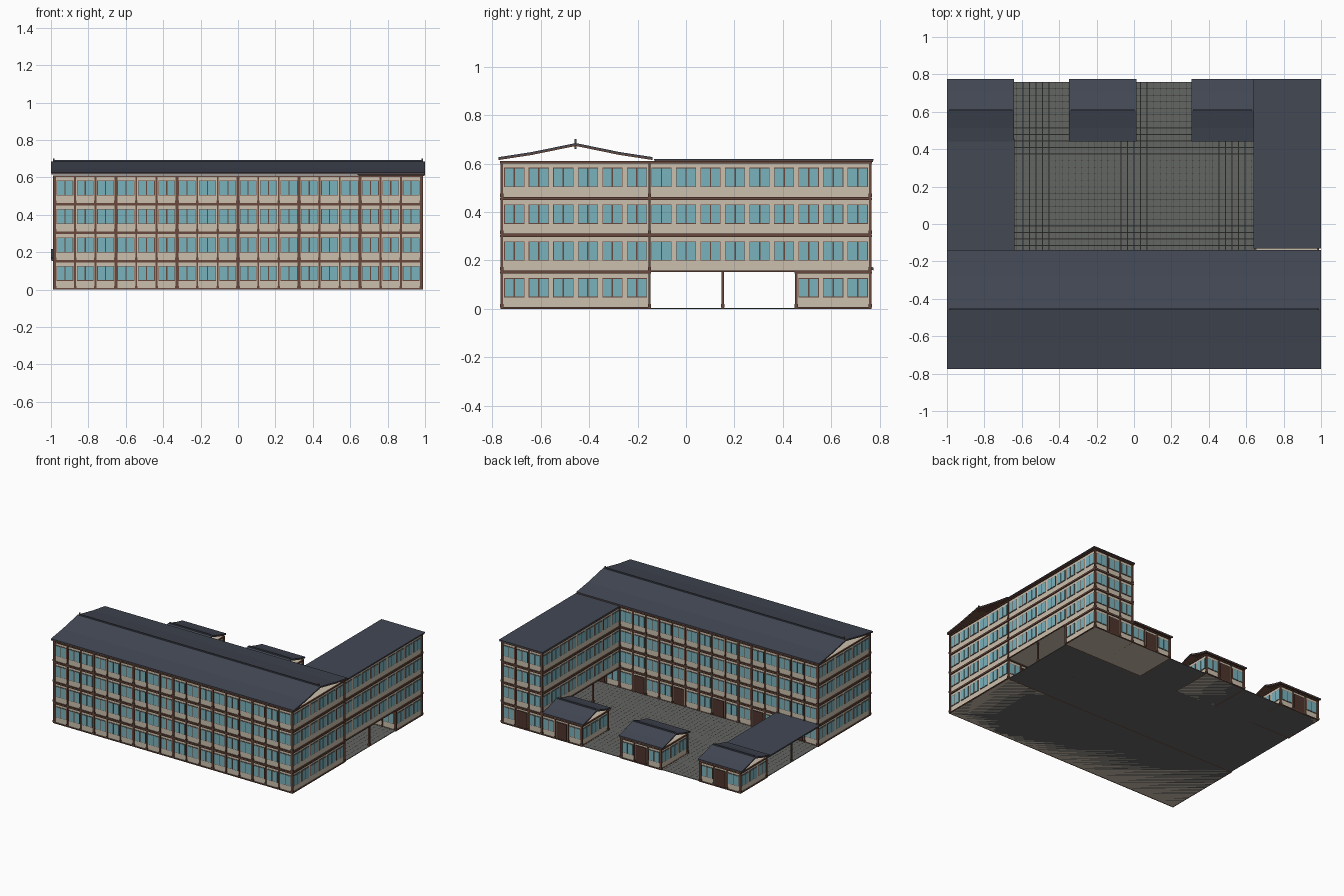
import bpy, bmesh

if "Cube" in bpy.data.objects:
    bpy.data.objects.remove(bpy.data.objects["Cube"])

def lin(c):
    c /= 255
    return c / 12.92 if c <= 0.04045 else ((c + 0.055) / 1.055) ** 2.4

def material(name, r, g, b):
    m = bpy.data.materials.new(name)
    m.diffuse_color = (lin(r), lin(g), lin(b), 1)
    m.use_nodes = True
    m.node_tree.nodes["Principled BSDF"].inputs["Base Color"].default_value = m.diffuse_color
    return m

WALL = material("beige_plaster", 204, 192, 174)
TIMBER = material("brown_timber", 104, 72, 60)
GLASS = material("teal_glass", 122, 178, 188)
ROOF = material("slate_roof", 67, 72, 84)
PAVING = material("grey_paving", 100, 102, 98)
JOINT = material("dark_paving_joint", 84, 85, 81)
DOOR = material("dark_door", 78, 52, 44)

MX, MY, ST = 0.98 / 3, 1.52 / 5, 0.152      # module width, module depth, storey height
X = [-0.98 + MX * i for i in range(7)]
Y = [-0.76 + MY * i for i in range(6)]
parts = {}

def box(name, mat, x0, x1, y0, y1, z0, z1):
    """Append a box to the named part."""
    bm = parts.setdefault(name, (bmesh.new(), mat))[0]
    v = [bm.verts.new((x, y, z)) for z in (z0, z1) for x, y in ((x0, y0), (x1, y0), (x1, y1), (x0, y1))]
    for f in ((3, 2, 1, 0), (4, 5, 6, 7), (0, 1, 5, 4), (1, 2, 6, 5), (2, 3, 7, 6), (3, 0, 4, 7)):
        bm.faces.new([v[i] for i in f])

def plate(name, mat, axis, sign, plane, u0, u1, z0, z1, d):
    """Thin box standing d proud of a wall that faces sign*axis."""
    a, b = sorted((plane - sign * 0.002, plane + sign * d))
    if axis == 'y':
        box(name, mat, u0, u1, a, b, z0, z1)
    else:
        box(name, mat, a, b, u0, u1, z0, z1)

def facade(part, axis, sign, plane, start, end, z0, door=False):
    """One storey of window bays, three per module."""
    size = MX if axis == 'y' else MY
    n = round((end - start) / size) * 3
    w = (end - start) / n
    def p(kind, mat, *args):
        plate(part + "_" + kind, mat, axis, sign, plane, *args)
    for i in range(n):
        c = start + w * (i + 0.5)
        h = w * 0.385
        if door and i % 3 == 1:
            p("doors", DOOR, c - h, c + h, z0 + 0.008, z0 + 0.13, 0.005)
            continue
        p("window_frames", TIMBER, c - h - .003, c + h + .003, z0 + .047, z0 + .127, .003)
        p("window_panes", GLASS, c - h, c - .003, z0 + .05, z0 + .124, .005)
        p("window_panes", GLASS, c + .003, c + h, z0 + .05, z0 + .124, .005)
    # posts between bays on the long faces, corner posts elsewhere
    for i in range(n + 1):
        u = start + w * i
        if axis == 'y' or i in (0, n):
            t = 0.008 if i % 3 == 0 else 0.0045
            if axis == 'x':
                t = 0.004
            p("posts", TIMBER, u - t, u + t, z0, z0 + ST, .006)
            p("post_feet", TIMBER, u - t - .002, u + t + .002, z0 + .006, z0 + .02, .008)
    # floor bands
    p("bands", TIMBER, start - .008, end + .008, z0 + ST - .007, z0 + ST + .002, .008)
    p("bands", TIMBER, start - .006, end + .006, z0, z0 + .007, .007)

def block(part, x0, x1, y0, y1, z0, storeys, sides, doors=()):
    box(part + "_walls", WALL, x0, x1, y0, y1, z0, z0 + ST * storeys)
    for s in range(storeys):
        for side in sides:
            axis, sign = side[1], 1 if side[0] == '+' else -1
            plane = {'+x': x1, '-x': x0, '+y': y1, '-y': y0}[side]
            a, b = (x0, x1) if axis == 'y' else (y0, y1)
            facade(part, axis, sign, plane, a, b, z0 + ST * s, s == 0 and z0 < 0.01 and side in doors)

def sheet(part, mat, x0, x1, profile, t):
    """Extrude a roof profile (y, z) along x with thickness t."""
    bm = parts.setdefault(part, (bmesh.new(), mat))[0]
    loop = profile + [(y, z - t) for y, z in reversed(profile)]
    rows = [[bm.verts.new((x, y, z)) for y, z in loop] for x in (x0, x1)]
    n, m = len(loop), len(profile)
    for i in range(n):
        j = (i + 1) % n
        bm.faces.new((rows[0][i], rows[1][i], rows[1][j], rows[0][j]))
    for r in rows:
        for i in range(m - 1):
            bm.faces.new((r[i], r[i + 1], r[n - 2 - i], r[n - 1 - i]))

def gable_roof(part, x0, x1, yc, half, eave, rise):
    prof = [(-half, 0), (-half * .57, rise * .36), (0, rise), (half * .57, rise * .36), (half, 0)]
    prof = [(yc + y, eave + z) for y, z in prof]
    sheet(part + "_roof", ROOF, x0, x1, prof, .006)
    sheet(part + "_roof_lining", TIMBER, x0 + .002, x1 - .002, [(y, z - .006) for y, z in prof], .006)
    box(part + "_ridge_cap", ROOF, x0 + .01, x1 - .01, yc - .004, yc + .004, eave + rise - .006, eave + rise + .008)

def flat_roof(part, x0, x1, y0, y1, z):
    box(part + "_roof", ROOF, x0, x1, y0, y1, z + .004, z + .011)
    box(part + "_roof_lining", TIMBER, x0 + .003, x1 - .003, y0 + .003, y1 - .003, z - .002, z + .004)

# main four storey building with open gable roof
block("main", X[0], X[6], Y[0], Y[2], 0, 4, ('-y', '+y', '+x', '-x'), ('+y',))
gable_roof("main", -1.0, 1.0, Y[1], 0.318, 0.627, 0.058)
for s in (-1, 1):
    box("main_ridge_finials", TIMBER, s * .985 - .005, s * .985 + .005, Y[1] - .004, Y[1] + .004, .66, .702)

# right wing: three storeys over an open passage, with a ground floor room at the back
block("wing", X[5], X[6], Y[2], Y[5], ST, 3, ('+y', '+x', '-x'))
block("wing_ground_room", X[5], X[6], Y[4], Y[5], 0, 1, ('+y', '-y', '+x', '-x'), ('+y',))
flat_roof("wing", .64, 1.0, Y[2] + .02, .775, .609)
for x in (X[5] + .005, X[6] - .005):
    box("passage_posts", TIMBER, x - .005, x + .005, Y[3] - .005, Y[3] + .005, 0, ST)
    box("passage_post_feet", TIMBER, x - .007, x + .007, Y[3] - .008, Y[3] + .008, .005, .02)

# three small houses along the back
for i, nm in ((0, "left_house"), (2, "middle_house"), (4, "right_house")):
    block(nm, X[i], X[i + 1], Y[4], Y[5], 0, 1, ('+y', '-y', '+x', '-x'), ('+y',))
    r = .64 if i == 4 else X[i + 1] + .013
    gable_roof(nm, X[i] - .02, r, (Y[4] + Y[5]) / 2, .167, .171, .046)

# open shelter joining the main building and the left house
flat_roof("shelter", -1.0, -.64, Y[2], Y[4], ST + .002)
for x in (X[0] + .005, X[1] - .005):
    box("shelter_posts", TIMBER, x - .005, x + .005, Y[3] - .005, Y[3] + .005, 0, ST)

# ground slab
box("ground_slab", PAVING, -.98, .98, -.76, .76, 0, .004)

# turn the collected parts into objects
def finish(name, bm, mats):
    me = bpy.data.meshes.new(name)
    bmesh.ops.recalc_face_normals(bm, faces=bm.faces)
    bm.to_mesh(me)
    bm.free()
    for m in mats:
        me.materials.append(m)
    bpy.context.collection.objects.link(bpy.data.objects.new(name, me))

for name, (bm, mat) in parts.items():
    finish(name, bm, [mat])

# courtyard paving stones with narrow joints
bm = bmesh.new()
bmesh.ops.create_grid(bm, x_segments=56, y_segments=26, size=1)
for v in bm.verts:
    v.co = (v.co.x * .978, .304 + v.co.y * .454, .005)
stones = list(bm.faces)
rim = bmesh.ops.inset_individual(bm, faces=stones, thickness=.0025, depth=.001)["faces"]
for f in rim:
    f.material_index = 1
finish("courtyard_paving", bm, [PAVING, JOINT])
